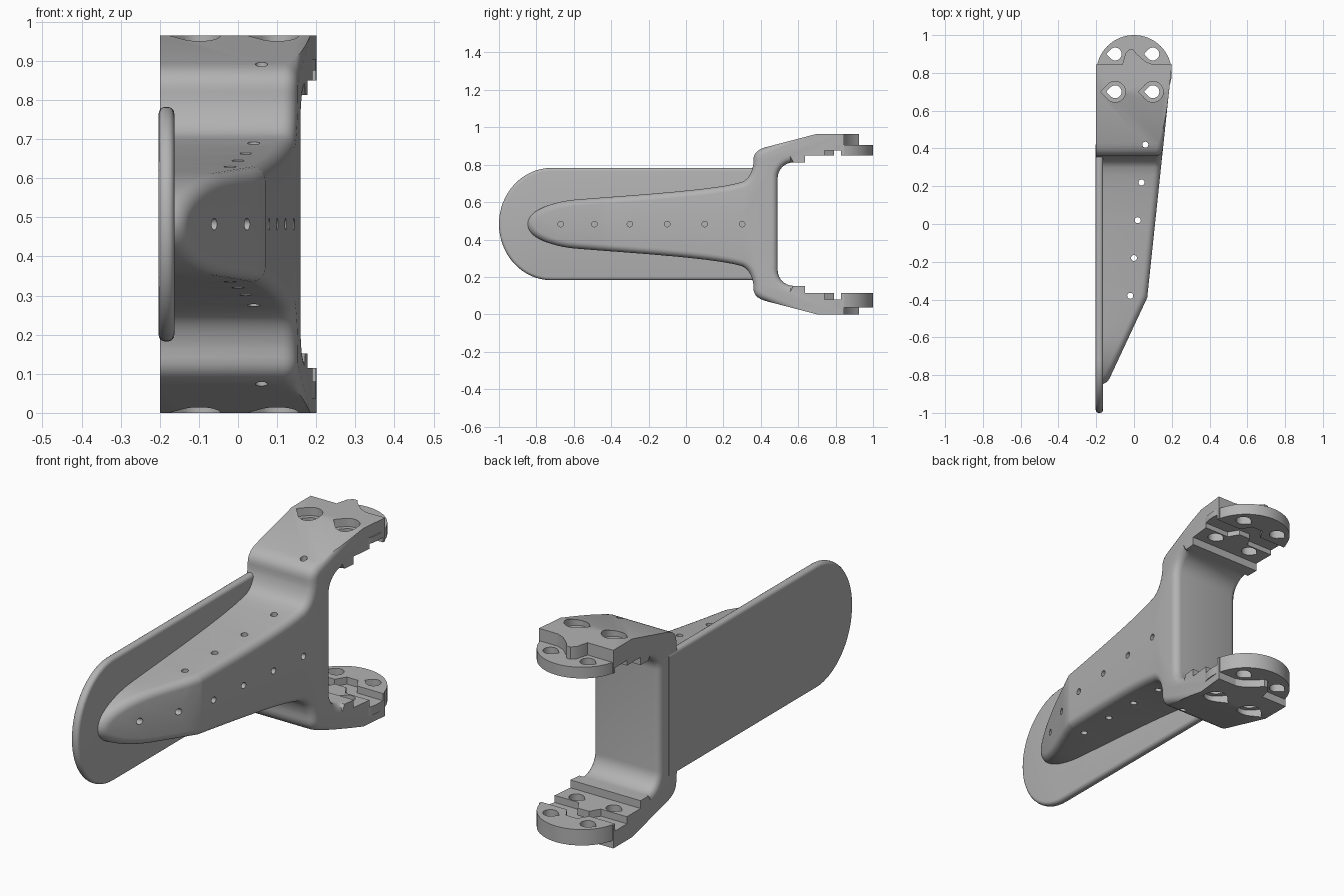
import bpy, bmesh, math
from mathutils import Vector
from mathutils.geometry import interpolate_bezier

if "Cube" in bpy.data.objects:
    bpy.data.objects.remove(bpy.data.objects["Cube"])

HEIGHT = 0.965
MID = HEIGHT / 2
LEFT = -0.2          # flat side of the bracket

grey = bpy.data.materials.new("plain grey")
grey.use_nodes = True
grey.diffuse_color = (0.45, 0.45, 0.45, 1)
grey.node_tree.nodes["Principled BSDF"].inputs["Base Color"].default_value = grey.diffuse_color


def finish(bm, name):
    bmesh.ops.recalc_face_normals(bm, faces=bm.faces)
    mesh = bpy.data.meshes.new(name)
    bm.to_mesh(mesh)
    bm.free()
    mesh.materials.append(grey)
    obj = bpy.data.objects.new(name, mesh)
    bpy.context.collection.objects.link(obj)
    return obj


def extrude(bm, points, move):
    """Add a closed prism: a flat polygon swept along a vector."""
    face = bm.faces.new([bm.verts.new(p) for p in points])
    new = bmesh.ops.extrude_face_region(bm, geom=[face], use_keep_orig=True)["geom"]
    bmesh.ops.translate(bm, vec=move, verts=[g for g in new if isinstance(g, bmesh.types.BMVert)])


def prism_z(bm, outline, z0, z1):
    extrude(bm, [(x, y, z0) for x, y in outline], (0, 0, z1 - z0))


def circle(cx, cy, r, n=32):
    return [(cx + r * math.cos(math.tau * i / n), cy + r * math.sin(math.tau * i / n)) for i in range(n)]


def teardrop(cx, cy, r):
    """Round hole with a pointed side towards -x."""
    arc = [math.radians(-135 + 270 * i / 24) for i in range(25)]
    return [(cx + r * math.cos(a), cy + r * math.sin(a)) for a in arc] + [(cx - r * 1.38, cy)]


def bezier(a, b, c, d, n=10):
    pts = interpolate_bezier(*[Vector((y, h, 0)) for y, h in (a, b, c, d)], n)
    return [(p.x, p.y) for p in pts]


# Bracket: half of the side outline as (y, height above the middle)
outer = bezier((-0.85, 0), (-0.85, 0.07), (-0.72, 0.118), (-0.6, 0.13), 12)
outer += bezier((-0.6, 0.13), (-0.3, 0.155), (0.15, 0.18), (0.3, 0.225), 14)[1:]
outer += bezier((0.3, 0.225), (0.335, 0.24), (0.352, 0.275), (0.36, 0.32), 8)[1:]
outer += bezier((0.36, 0.34), (0.36, 0.38), (0.385, 0.4), (0.43, 0.412), 8)
outer += [(0.7, MID), (0.845, MID), (0.845, 0.368), (0.635, 0.368), (0.635, 0.33)]
inner = [(0.575 + 0.085 * math.cos(a), 0.245 + 0.085 * math.sin(a))
         for a in [math.radians(90 + 9 * i) for i in range(11)]]
half = outer + inner
outline = half + [(y, -h) for y, h in reversed(half[1:])]

bm = bmesh.new()
extrude(bm, [(LEFT, y, MID + h) for y, h in outline], (0.5, 0, 0))

# Slice the free side with two slanted planes
cuts = [((0.07, -0.39), (0.2, 0.84)), ((-0.14, -0.84), (0.07, -0.39))]
normals = []
for (xa, ya), (xb, yb) in cuts:
    n = Vector((yb - ya, xa - xb, 0)).normalized()
    normals.append(n)
    cut = bmesh.ops.bisect_plane(bm, geom=bm.verts[:] + bm.edges[:] + bm.faces[:],
                                 plane_co=(xa, ya, 0), plane_no=n, clear_outer=True)["geom_cut"]
    bmesh.ops.contextual_create(bm, geom=[g for g in cut if isinstance(g, bmesh.types.BMEdge)])
bmesh.ops.recalc_face_normals(bm, faces=bm.faces)


def on_cap(face):
    return any(face.normal.dot(n) > 0.999 for n in normals)


# Round the free rim, and the inner corner of the flat side
rim = [e for e in bm.edges if sum(on_cap(f) for f in e.link_faces) == 1
       and max(v.co.y for v in e.verts) < 0.6]
bmesh.ops.bevel(bm, geom=rim, offset=0.035, segments=5, profile=0.5,
                affect='EDGES', clamp_overlap=False)
inside = [e for e in bm.edges if all(abs(v.co.x - LEFT) < 1e-4 and 0.48 < v.co.y < 0.58
                                     and abs(v.co.z - MID) < 0.332 for v in e.verts)]
bmesh.ops.bevel(bm, geom=inside, offset=0.03, segments=3, profile=0.5,
                affect='EDGES', clamp_overlap=False)
bracket = finish(bm, "bracket")

# Round joint discs with a tongue on the outer side of each arm
tongue = [(-0.07, 0.8), (-0.06, 0.85), (-0.045, 0.905), (-0.025, 0.925), (-0.005, 0.925),
          (0.015, 0.9), (0.06, 0.86), (0.1, 0.845), (0.1, 0.8)]
discs = []
for name, z0, z1, t0, t1 in (("upper", 0.8505, 0.905, 0.9, HEIGHT), ("lower", 0.037, 0.1145, 0, 0.04)):
    bm = bmesh.new()
    prism_z(bm, circle(0, 0.8, 0.2, 64), z0, z1)
    discs.append(finish(bm, name + "_joint_disc"))
    bm = bmesh.new()
    prism_z(bm, tongue, t0, t1)
    discs.append(finish(bm, name + "_tongue"))

# Cutters: bolt holes, lacing holes and blind side holes
bm = bmesh.new()
for x in (-0.1, 0.1):
    for y in (0.7, 0.9):
        prism_z(bm, teardrop(x, y, 0.034), -0.1, 1.1)
for i in range(5):
    prism_z(bm, circle(0.06 - 0.02 * i, 0.42 - 0.2 * i, 0.016, 16), -0.1, 1.1)
for y in (-0.67, -0.49, -0.3, -0.1, 0.1, 0.3):
    (xa, ya), (xb, yb) = cuts[0] if y > -0.39 else cuts[1]
    surface = xa + (xb - xa) * (y - ya) / (yb - ya)
    extrude(bm, [(surface - 0.04, p, q) for p, q in circle(y, MID, 0.015, 16)], (0.1, 0, 0))
holes = finish(bm, "hole_cutter")

# Cutters: bolt head recesses and the grooves inside each joint
bm = bmesh.new()
for x in (-0.1, 0.1):
    prism_z(bm, teardrop(x, 0.7, 0.055), 0.925, 1.1)
    prism_z(bm, teardrop(x, 0.7, 0.055), -0.1, 0.04)
far = [(-0.3, 0.83), (-0.06, 0.83), (-0.03, 0.88), (0.03, 0.88), (0.06, 0.83), (0.3, 0.83)]
groove = far + [(x, y - 0.09) for x, y in reversed(far)]
prism_z(bm, groove, 0.8, 0.875)
prism_z(bm, groove, 0.08, 0.16)
recesses = finish(bm, "recess_cutter")

# Support plate with a rounded front end
y_end, y_round, half_h = -1.0, -0.72, 0.3
plate_pts = [(0.42, MID - half_h), (0.42, MID + half_h)]
for i in range(33):
    a = math.radians(90 + 180 * i / 32)
    plate_pts.append((y_round + (y_round - y_end) * math.cos(a), MID + half_h * math.sin(a)))
bm = bmesh.new()
extrude(bm, [(LEFT - 0.003, y, z) for y, z in plate_pts], (0.04, 0, 0))
edge = [e for e in bm.edges if abs(e.verts[0].co.x - e.verts[1].co.x) < 1e-5
        and min(v.co.y for v in e.verts) < 0.4]
bmesh.ops.bevel(bm, geom=edge, offset=0.017, segments=4, profile=0.5,
                affect='EDGES', clamp_overlap=False)
plate = finish(bm, "support_plate")

# Cut the parts and shade them
for obj in [bracket, plate] + discs:
    bpy.ops.object.select_all(action='DESELECT')
    obj.select_set(True)
    bpy.context.view_layer.objects.active = obj
    if obj is not plate:
        for cutter in (holes, recesses):
            mod = obj.modifiers.new("cut", 'BOOLEAN')
            mod.operation = 'DIFFERENCE'
            mod.solver = 'EXACT'
            mod.object = cutter
            bpy.ops.object.modifier_apply(modifier=mod.name)
    bpy.ops.object.shade_smooth_by_angle(angle=math.radians(32))
for cutter in (holes, recesses):
    bpy.data.objects.remove(cutter)
